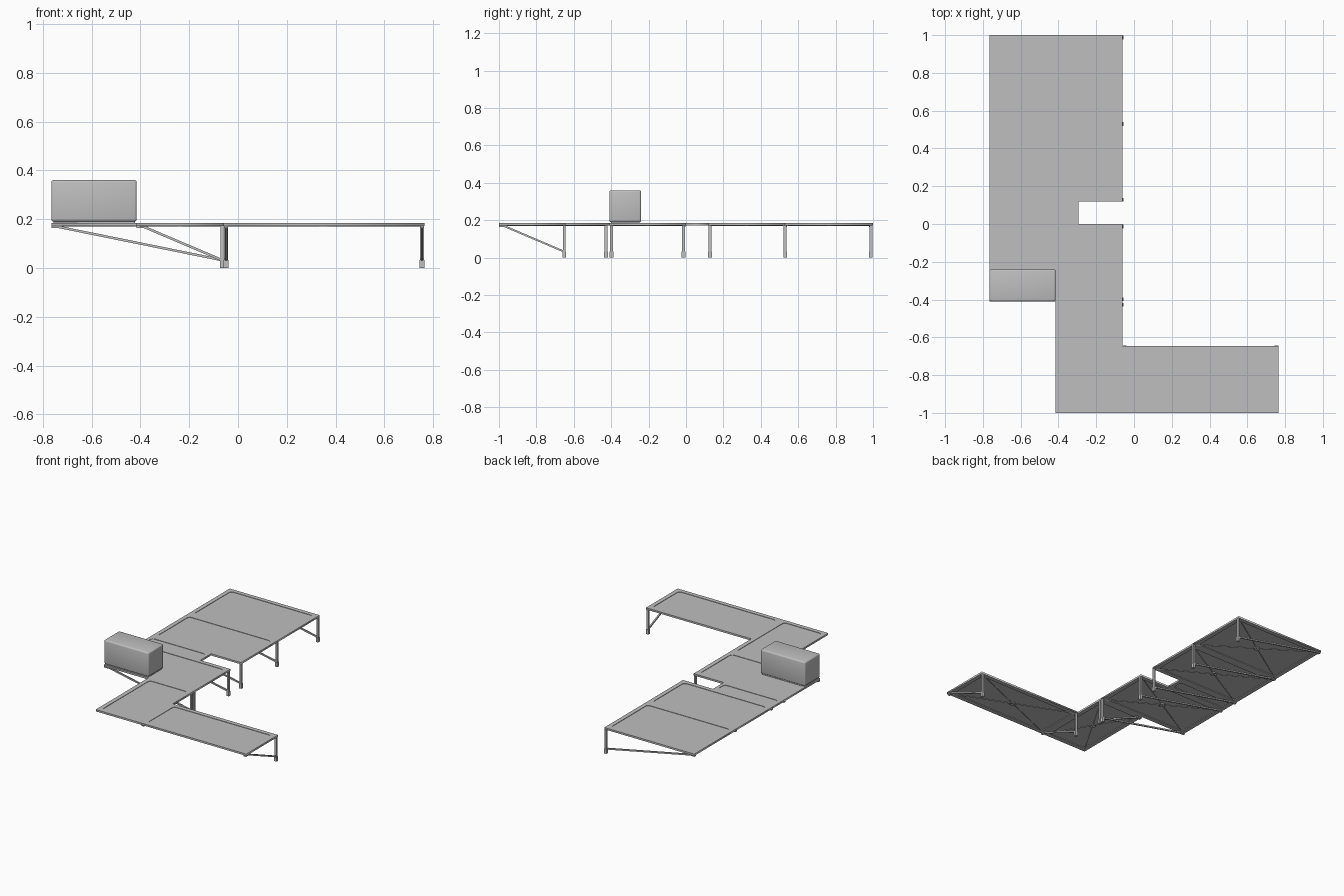
import bpy, bmesh, math
from mathutils import Vector

if "Cube" in bpy.data.objects:
    bpy.data.objects.remove(bpy.data.objects["Cube"])

grey = bpy.data.materials.new("steel_grey")
grey.diffuse_color = (0.52, 0.52, 0.52, 1)
grey.use_nodes = True
grey.node_tree.nodes["Principled BSDF"].inputs["Base Color"].default_value = grey.diffuse_color
TOP, UNDER = 0.185, 0.172


def add(name, mesh):
    ob = bpy.data.objects.new(name, mesh)
    bpy.context.collection.objects.link(ob)
    mesh.materials.clear()
    mesh.materials.append(grey)
    return ob


def box(name, lo, hi, bevel=0.0):
    lo, hi = Vector(lo), Vector(hi)
    bm = bmesh.new()
    bmesh.ops.create_cube(bm, size=1)
    for v in bm.verts:
        v.co = (lo + hi) / 2 + v.co * (hi - lo)
    if bevel:
        bmesh.ops.bevel(bm, geom=bm.edges[:], offset=bevel, segments=3,
                        profile=0.5, affect='EDGES')
    me = bpy.data.meshes.new(name)
    bm.to_mesh(me)
    bm.free()
    return add(name, me)


def bar(name, a, b, radius, sides):
    """Straight bar between two points."""
    a, b = Vector(a), Vector(b)
    bm = bmesh.new()
    bmesh.ops.create_cone(bm, cap_ends=True, segments=sides, radius1=radius,
                          radius2=radius, depth=(b - a).length)
    if sides == 4:
        bmesh.ops.rotate(bm, verts=bm.verts,
                         matrix=Vector((1, 0)).to_3d().rotation_difference(
                             Vector((1, 1, 0))).to_matrix())
    rot = (b - a).to_track_quat('Z', 'Y').to_matrix()
    for v in bm.verts:
        v.co = (a + b) / 2 + rot @ v.co
    me = bpy.data.meshes.new(name)
    bm.to_mesh(me)
    bm.free()
    return add(name, me)


def rounded(x0, x1, y0, y1, r, n=5):
    pts = []
    for i, (cx, cy) in enumerate([(x1 - r, y1 - r), (x0 + r, y1 - r),
                                  (x0 + r, y0 + r), (x1 - r, y0 + r)]):
        for k in range(n + 1):
            t = math.pi / 2 * (i + k / n)
            pts.append((cx + r * math.cos(t), cy + r * math.sin(t)))
    return pts


def plate(name, loops, z0, z1):
    """Flat plate from closed outlines; inner outlines become holes."""
    cu = bpy.data.curves.new(name, 'CURVE')
    cu.dimensions, cu.fill_mode = '2D', 'BOTH'
    cu.extrude = (z1 - z0) / 2
    for pts in loops:
        sp = cu.splines.new('POLY')
        sp.points.add(len(pts) - 1)
        for p, (x, y) in zip(sp.points, pts):
            p.co = (x, y, 0, 1)
        sp.use_cyclic_u = True
    tmp = bpy.data.objects.new(name + "_outline", cu)
    bpy.context.collection.objects.link(tmp)
    bpy.context.view_layer.update()
    me = bpy.data.meshes.new_from_object(
        tmp.evaluated_get(bpy.context.evaluated_depsgraph_get()))
    bpy.data.objects.remove(tmp)
    for v in me.vertices:
        v.co.z += (z0 + z1) / 2
    return add(name, me)


def deck(name, x0, x1, y0, y1, rim=0.03, braced=True):
    """Tray with raised rim, recessed sheet and crossed tie rods below."""
    outer = [(x0, y0), (x1, y0), (x1, y1), (x0, y1)]
    plate(name + "_rim", [outer, rounded(x0 + rim, x1 - rim, y0 + rim, y1 - rim, 0.022)],
          UNDER, TOP)
    e = rim * 0.5
    box(name + "_sheet", (x0 + e, y0 + e, 0.177), (x1 - e, y1 - e, 0.182))
    if not braced:
        return
    z, m = 0.1735, 0.012
    for i, (ya, yb) in enumerate([(y0 + m, y1 - m), (y1 - m, y0 + m)]):
        bar(f"{name}_tie_rod_{i}", (x0 + m, ya, z), (x1 - m, yb, z), 0.003, 6)
    # ring joining the tie rods
    c = Vector(((x0 + x1) / 2, (y0 + y1) / 2))
    circ = lambda r: [(c.x + r * math.cos(k * math.pi / 8),
                       c.y + r * math.sin(k * math.pi / 8)) for k in range(16)]
    plate(name + "_tie_ring", [circ(0.022), circ(0.015)], 0.170, 0.176)


def bracket(name, wall, outer):
    """Wall post with foot, sloping strut and seat plate at the outer edge."""
    w, o = Vector((*wall, 0)), Vector((*outer, 0))
    d = (o - w).normalized()
    s = Vector((-d.y, d.x, 0))

    def part(suffix, p, along, across, z0, z1):
        ext = Vector((abs(d.x) * along + abs(s.x) * across,
                      abs(d.y) * along + abs(s.y) * across, 0)) / 2
        box(name + suffix, p - ext + Vector((0, 0, z0)), p + ext + Vector((0, 0, z1)))

    part("_post", w, 0.012, 0.016, 0.03, UNDER)
    part("_foot", w, 0.017, 0.020, 0.0, 0.032)
    part("_seat", o - d * 0.022, 0.044, 0.018, 0.164, UNDER + 0.001)
    bar(name + "_strut", w + Vector((0, 0, 0.032)),
        o - d * 0.03 + Vector((0, 0, 0.168)), 0.007, 4)


# deck trays
L, R, M = -0.765, -0.06, -0.415
deck("rear_deck", L, R, 0.53, 1.0)
deck("middle_deck", L, R, 0.12, 0.53)
deck("notch_deck", L, -0.295, 0.0, 0.12, rim=0.024, braced=False)
deck("center_deck", L, R, -0.41, 0.0)
deck("corner_deck", M, R, -1.0, -0.41)
deck("side_deck", R, 0.765, -1.0, -0.645)

# wall brackets along the long run
for i, y in enumerate([0.988, 0.53, 0.128, -0.013, -0.398]):
    bracket(f"long_bracket_{i}", (-0.065, y), (L, y))
bracket("corner_bracket", (-0.065, -0.428), (M, -0.428))

# wall brackets along the side run
for i, x in enumerate([-0.049, 0.754]):
    bracket(f"side_bracket_{i}", (x, -0.651), (x, -1.0))

# storage box on the center deck
crate = box("storage_box", (L, -0.41, 0.19), (M, -0.24, 0.36), bevel=0.01)
box("storage_box_base", (L + 0.008, -0.402, 0.181), (M - 0.008, -0.248, 0.192))
bpy.context.view_layer.objects.active = crate
crate.select_set(True)
bpy.ops.object.shade_smooth_by_angle(angle=math.radians(35))
